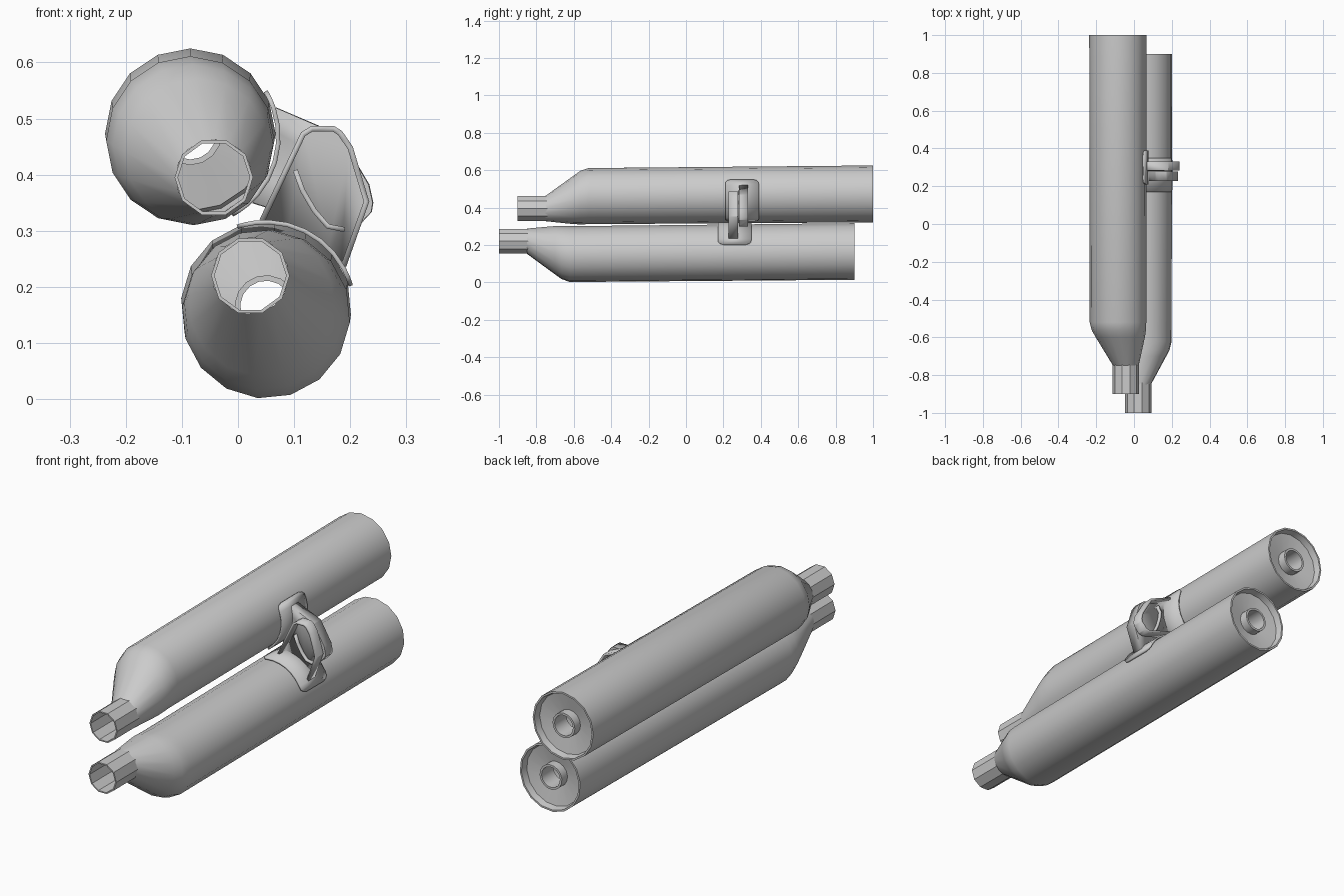
import bpy, bmesh
from math import sin, cos, pi, radians
from mathutils import Vector, Matrix

if "Cube" in bpy.data.objects:
    bpy.data.objects.remove(bpy.data.objects["Cube"])


def finish(name, bm, solid=0.0, angle=30):
    bmesh.ops.recalc_face_normals(bm, faces=bm.faces)
    me = bpy.data.meshes.new(name)
    bm.to_mesh(me)
    bm.free()
    ob = bpy.data.objects.new(name, me)
    bpy.context.collection.objects.link(ob)
    if solid:
        m = ob.modifiers.new("thickness", 'SOLIDIFY')
        m.thickness = solid
        m.offset = 0
    bpy.ops.object.select_all(action='DESELECT')
    ob.select_set(True)
    bpy.context.view_layer.objects.active = ob
    bpy.ops.object.shade_smooth_by_angle(angle=radians(angle))
    return ob


def tube(name, rings, sides, turn=0.0):
    """Loft circles given as (y, centre x, centre z, radius)."""
    bm = bmesh.new()
    loops = []
    for y, cx, cz, r in rings:
        loops.append([bm.verts.new((cx + r * sin(turn + 2 * pi * i / sides), y,
                                    cz + r * cos(turn + 2 * pi * i / sides)))
                      for i in range(sides)])
    for a, b in zip(loops, loops[1:]):
        for i in range(sides):
            j = (i + 1) % sides
            bm.faces.new((a[i], a[j], b[j], b[i]))
    return finish(name, bm)


def muffler(label, shift, x, z0, z1, px, pz, turn):
    # shift moves the whole silencer along y; body axis rises from z0 to z1
    f, b = -0.52 + shift, 1.0 + shift
    mix = lambda p, q, t: p + (q - p) * t
    rings = [(f - 0.23, px, pz, 0.068),
             (f - 0.08, mix(px, x, .70), mix(pz, z0, .70), 0.130),
             (f - 0.045, mix(px, x, .88), mix(pz, z0, .88), 0.143),
             (f, x, z0, 0.15),
             (b, x, z1, 0.152)]
    tube(label + "_body", rings, 16, turn)
    # recessed rear cap with outlet
    cap = [(0, .152), (0, .144), (-.03, .138), (-.045, .056), (-.005, .056),
           (-.005, .046), (-.09, .046), (-.09, .056), (-.045, .056)]
    tube(label + "_rear_cap", [(b + d, x, z1, r) for d, r in cap], 16, turn)
    # inlet pipe with wall thickness
    inlet = [(-.22, .070), (-.38, .070), (-.38, .064), (-.22, .064)]
    tube(label + "_inlet_pipe", [(f + d, px, pz, r) for d, r in inlet], 10, pi / 10)


LOW, UP = Vector((0.05, 0, 0.1585)), Vector((-0.085, 0, 0.467))
muffler("upper_muffler", 0.0, -0.085, 0.461, 0.473, -0.043, 0.395, 0.0)
muffler("lower_muffler", -0.1, 0.05, 0.151, 0.165, 0.022, 0.22, radians(5.6))

# half-turn that carries the lower bracket half onto the upper muffler:
# reflect along the line joining the axes, and reflect in y about 0.28
d = (LOW - UP).normalized()
mid = (LOW + UP) / 2 + Vector((0, 0.28, 0))
axis = d.cross(Vector((0, 1, 0)))
HALF_TURN = Matrix.Translation(mid) @ Matrix.Rotation(pi, 4, axis) @ Matrix.Translation(-mid)


def on_low(deg, r):
    return (LOW.x + r * cos(radians(deg)), LOW.z + r * sin(radians(deg)))


def saddle(name, mat):
    # curved pad with rounded corners
    bm = bmesh.new()
    cols = []
    for deg, half in [(16, .06), (18, .078), (22, .088), (28, .09), (40, .09), (52, .09), (64, .09),
                      (76, .09), (88, .09), (97, .09), (103, .088), (107, .078), (109, .06)]:
        x, z = on_low(deg, 0.157)
        cols.append([bm.verts.new((x, 0.26 + s * half, z)) for s in (-1, 1)])
    for a, b in zip(cols, cols[1:]):
        bm.faces.new((a[0], a[1], b[1], b[0]))
    bm.transform(mat)
    finish(name, bm, 0.008)


def dish(name, mat):
    # stamped web plate with a flange round its free edge
    edge = [(0.043, 0.318), (0.116, 0.472), (0.132, 0.482), (0.170, 0.482),
            (0.182, 0.474), (0.200, 0.448), (0.229, 0.352), (0.188, 0.237)]
    base = [on_low(a, 0.158) for a in (45, 60, 75)]
    bm = bmesh.new()
    back = [bm.verts.new((x, 0.274, z)) for x, z in edge]
    front = [bm.verts.new((x, 0.228, z)) for x, z in edge]
    bm.faces.new(back + [bm.verts.new((x, 0.274, z)) for x, z in base])
    for i in range(len(edge) - 1):
        bm.faces.new((back[i], back[i + 1], front[i + 1], front[i]))
    bm.transform(mat)
    finish(name, bm, 0.010)


def rib(name, mat):
    # curved stiffening rib on the web
    pts = [(0.102, 0.408), (0.115, 0.372), (0.136, 0.336), (0.160, 0.308), (0.190, 0.302)]
    bm = bmesh.new()
    rows = [[bm.verts.new((x, y, z)) for y in (0.256, 0.275)] for x, z in pts]
    for a, b in zip(rows, rows[1:]):
        bm.faces.new((a[0], a[1], b[1], b[0]))
    bm.transform(mat)
    finish(name, bm, 0.009)


for side, mat in (("lower", Matrix.Identity(4)), ("upper", HALF_TURN)):
    saddle(side + "_bracket_saddle", mat)
    dish(side + "_bracket_plate", mat)
    rib(side + "_bracket_rib", mat)
